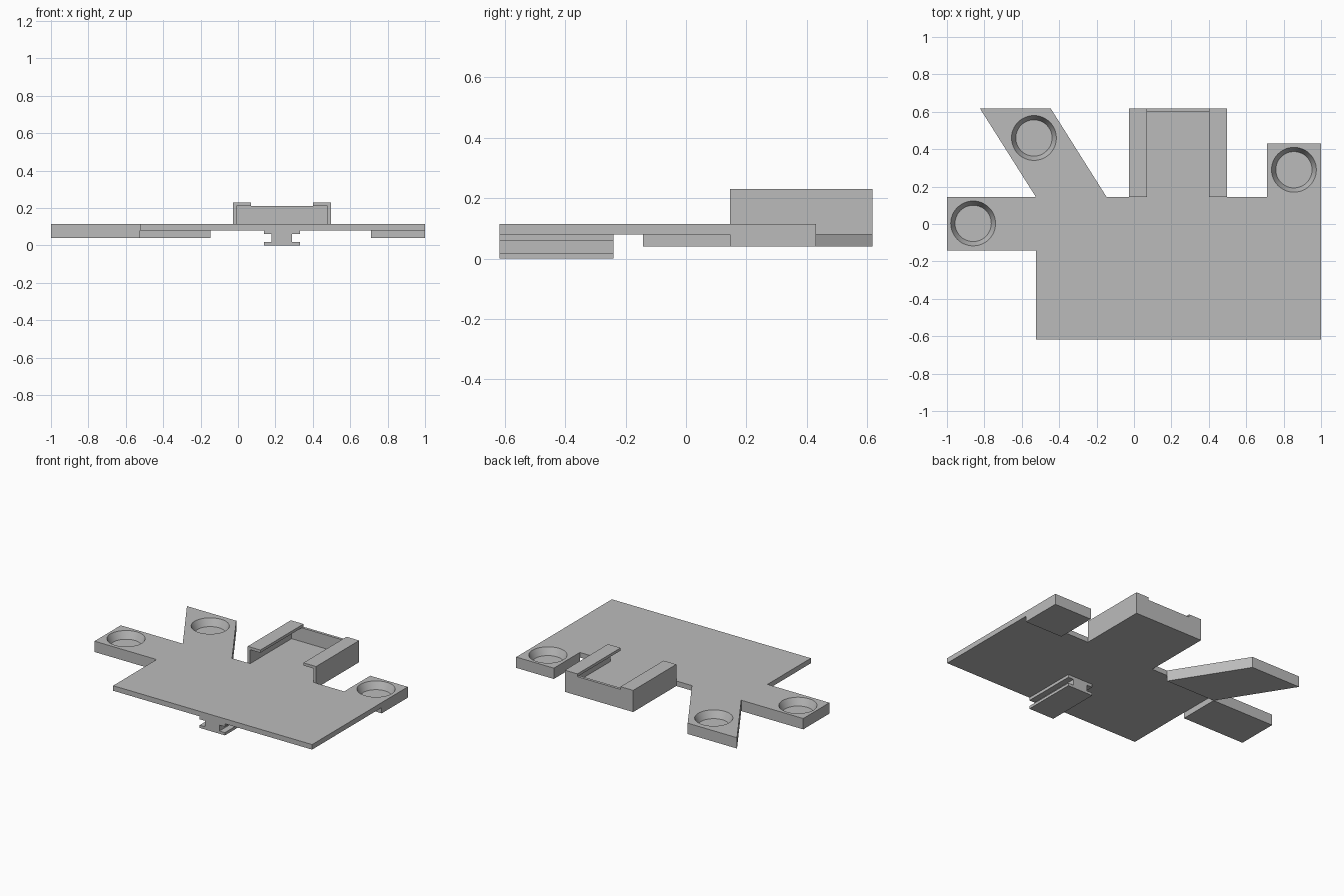
import bpy, bmesh

cube = bpy.data.objects.get("Cube")
if cube:
    bpy.data.objects.remove(cube, do_unlink=True)

grey = bpy.data.materials.new("mid_grey")
grey.use_nodes = True
grey.diffuse_color = (0.5, 0.5, 0.5, 1)
grey.node_tree.nodes["Principled BSDF"].inputs["Base Color"].default_value = (0.5, 0.5, 0.5, 1)

BOTTOM, UNDER, TOP = 0.04, 0.08, 0.115   # arm underside, plate underside, deck
FRONT, EDGE, BACK = -0.617, 0.145, 0.617


def prism(name, outline, low, high, axis="z"):
    """Extrude an outline along z, or an (x, z) outline along y."""
    bm = bmesh.new()
    place = (lambda a, b, c: (a, b, c)) if axis == "z" else (lambda a, b, c: (a, c, b))
    face = bm.faces.new([bm.verts.new(place(a, b, low)) for a, b in outline])
    new = bmesh.ops.extrude_face_region(bm, geom=[face])["geom"]
    shift = place(0, 0, high - low)
    bmesh.ops.translate(bm, vec=shift, verts=[v for v in new if isinstance(v, bmesh.types.BMVert)])
    bmesh.ops.recalc_face_normals(bm, faces=bm.faces)
    mesh = bpy.data.meshes.new(name)
    bm.to_mesh(mesh)
    bm.free()
    mesh.materials.append(grey)
    obj = bpy.data.objects.new(name, mesh)
    bpy.context.collection.objects.link(obj)
    return obj


def rect(x0, x1, y0, y1):
    return [(x0, y0), (x1, y0), (x1, y1), (x0, y1)]


def cut_pocket(arm, x, y, depth=0.05, rim=0.12, floor=0.097):
    """Sink a tapered round pocket into the top of an arm."""
    extra = 0.02
    slope = (rim - floor) / depth
    bpy.ops.mesh.primitive_cone_add(
        vertices=48, radius1=floor, radius2=rim + slope * extra, depth=depth + extra,
        location=(x, y, TOP - depth + (depth + extra) / 2))
    cutter = bpy.context.object
    cutter.name = "pocket_cutter"
    cutter.hide_render = True
    cutter.data.materials.append(grey)
    mod = arm.modifiers.new("pocket", "BOOLEAN")
    mod.operation, mod.solver, mod.object = "DIFFERENCE", "EXACT", cutter
    bpy.ops.object.select_all(action="DESELECT")
    arm.select_set(True)
    bpy.context.view_layer.objects.active = arm
    bpy.ops.object.modifier_apply(modifier=mod.name)
    bpy.data.objects.remove(cutter, do_unlink=True)
    bpy.ops.object.shade_smooth_by_angle()


# Main deck
prism("main_plate", rect(-0.525, 1, FRONT, EDGE), UNDER, TOP)

# Thick arms, each with a round pocket
side_arm = prism("side_arm", rect(-1, -0.525, -0.142, EDGE), BOTTOM, TOP)
cut_pocket(side_arm, -0.86, 0.003)
slanted_arm = prism("slanted_arm", [(-0.525, EDGE), (-0.147, EDGE), (-0.445, BACK), (-0.823, BACK)],
                    BOTTOM, TOP)
cut_pocket(slanted_arm, -0.535, 0.46)
corner_arm = prism("corner_arm", rect(0.712, 1, EDGE, 0.43), BOTTOM, TOP)
cut_pocket(corner_arm, 0.855, 0.29)

# Open tray with overhanging lips: one section swept from front to back
X0, X1, WALL, LIP = -0.027, 0.497, 0.019, 0.097
LIP_LOW, LIP_TOP = 0.211, 0.23
half = [(0, UNDER), (0, LIP_TOP), (LIP, LIP_TOP), (LIP, LIP_LOW), (WALL, LIP_LOW), (WALL, TOP)]
section = [(X0 + a, z) for a, z in half] + [(X1 - a, z) for a, z in reversed(half)]
prism("tray", section, EDGE, BACK, "y")
prism("tray_back_wall", rect(X0 + WALL, X1 - WALL, BACK - WALL, BACK), TOP, LIP_LOW)

# I-section rail under the front edge
MID, WIDE, WEB = 0.235, 0.097, 0.055
side = [(WIDE, 0), (WIDE, 0.019), (WEB, 0.019), (WEB, 0.06), (WIDE, 0.06), (WIDE, UNDER)]
rail = [(MID + a, z) for a, z in side] + [(MID - a, z) for a, z in reversed(side)]
prism("rail", rail, FRONT, -0.24, "y")
